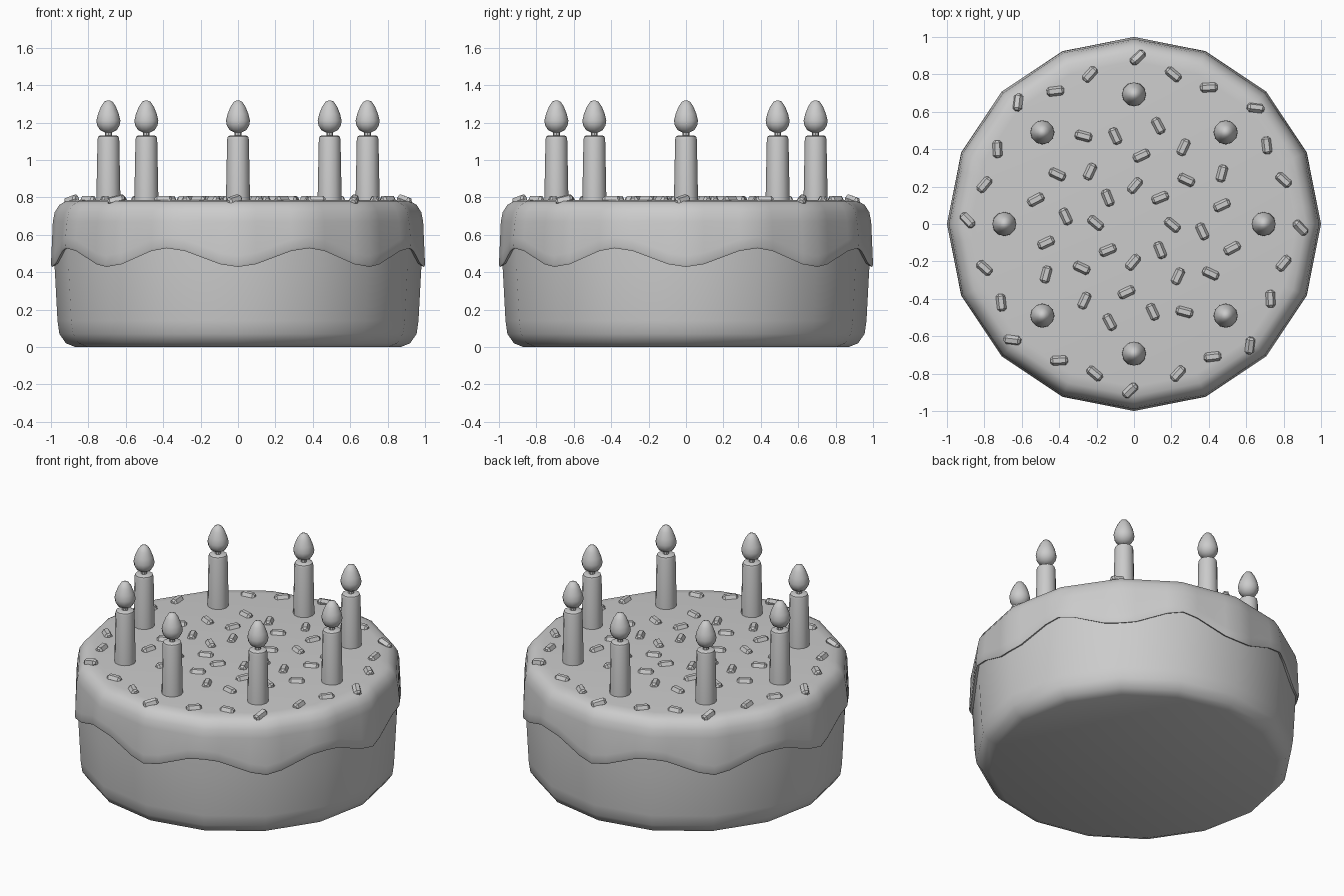
import bpy
from math import pi, cos, sin, radians, hypot, atan2
from mathutils import Matrix, Vector

if "Cube" in bpy.data.objects:
    bpy.data.objects.remove(bpy.data.objects["Cube"], do_unlink=True)

grey = bpy.data.materials.new("light grey")
grey.use_nodes = True
grey.diffuse_color = (0.6, 0.6, 0.6, 1)
grey.node_tree.nodes["Principled BSDF"].inputs["Base Color"].default_value = (0.6, 0.6, 0.6, 1)


def facet(a, sides=16):
    """Radius factor that turns a circle into a polygon."""
    step = 2 * pi / sides
    return cos(step / 2) / cos(a % step - step / 2)


def lathe(name, rings, n, matrix=Matrix(), angle=35):
    """Loft rings, each a function of the angle giving (radius, height); cap both ends."""
    verts, faces = [], []
    for ring in rings:
        for i in range(n):
            a = 2 * pi * i / n
            r, z = ring(a)
            verts.append(matrix @ Vector((r * cos(a), r * sin(a), z)))
    for k in range(len(rings) - 1):
        for i in range(n):
            j = (i + 1) % n
            faces.append((k * n + i, k * n + j, (k + 1) * n + j, (k + 1) * n + i))
    faces.append(tuple(reversed(range(n))))
    faces.append(tuple(range((len(rings) - 1) * n, len(rings) * n)))
    mesh = bpy.data.meshes.new(name)
    mesh.from_pydata(verts, [], faces)
    mesh.materials.append(grey)
    obj = bpy.data.objects.new(name, mesh)
    bpy.context.collection.objects.link(obj)
    if angle:
        bpy.ops.object.select_all(action="DESELECT")
        obj.select_set(True)
        bpy.context.view_layer.objects.active = obj
        bpy.ops.object.shade_smooth_by_angle(angle=radians(angle))
    return obj


def plain(profile):
    return [lambda a, p=p: p for p in profile]


# Sponge body with a rounded foot
lathe("cake_body", plain([(0.87, 0), (0.92, 0.02), (0.955, 0.07), (0.965, 0.14),
                          (0.98, 0.42), (0.98, 0.6)]), 16, angle=50)


# Icing with eight drips around its lower edge
def edge(a):
    return 0.478 - 0.05 * cos(8 * a)


def hem(radius, lift):
    return lambda a: (radius * facet(a), edge(a) + lift)


def shelf(radius, z):
    return lambda a: (radius * facet(a), z)


lathe("icing", [hem(0.97, 0.01), hem(0.995, 0), hem(1.0, 0.012), hem(0.998, 0.06),
                shelf(0.99, 0.67), shelf(0.98, 0.72), shelf(0.955, 0.76),
                shelf(0.92, 0.78), shelf(0.87, 0.785)], 64, angle=50)

# Candles, wicks and flames
for i in range(8):
    a = i * pi / 4
    place = Matrix.Translation((0.693 * cos(a), 0.693 * sin(a), 0))
    lathe("candle", plain([(0.065, 0.76), (0.058, 1.11), (0.054, 1.125), (0.045, 1.13)]), 12, place)
    lathe("wick", plain([(0.018, 1.12), (0.018, 1.18)]), 8, place)
    lathe("flame", plain([(0.015, 1.145), (0.045, 1.16), (0.06, 1.185), (0.064, 1.21), (0.056, 1.245),
                          (0.04, 1.285), (0.022, 1.312), (0.006, 1.318)]), 12, place, 50)

# Sprinkles: x, y and heading for one quarter, repeated four times
quarter = [(0.02, 0.89, 45), (0.21, 0.8, -40), (0.4, 0.73, 3), (0.65, 0.62, -5),
           (0.71, 0.42, 97), (0.8, 0.235, -42), (0.265, 0.41, 65), (0.13, 0.525, 118),
           (0.47, 0.1, 25), (0.47, 0.27, 75), (0.04, 0.365, 25), (0.28, 0.235, -25),
           (0.14, 0.14, 22), (0.005, 0.205, 50)]
grain = plain([(0.013, -0.046), (0.025, -0.034), (0.025, 0.034), (0.013, 0.046)])
for x, y, heading in quarter:
    rim = hypot(x, y) > 0.87
    out = atan2(y, x)
    for q in range(4):
        tip = Matrix.Rotation(radians(20 if rim else 0), 4, Vector((-sin(out), cos(out), 0)))
        place = (Matrix.Rotation(q * pi / 2, 4, "Z") @ Matrix.Translation((x, y, 0.785)) @ tip
                 @ Matrix.Rotation(radians(heading), 4, "Z") @ Matrix.Rotation(pi / 2, 4, "Y")
                 @ Matrix.Rotation(pi / 6, 4, "Z"))
        lathe("sprinkle", grain, 6, place, 0)
